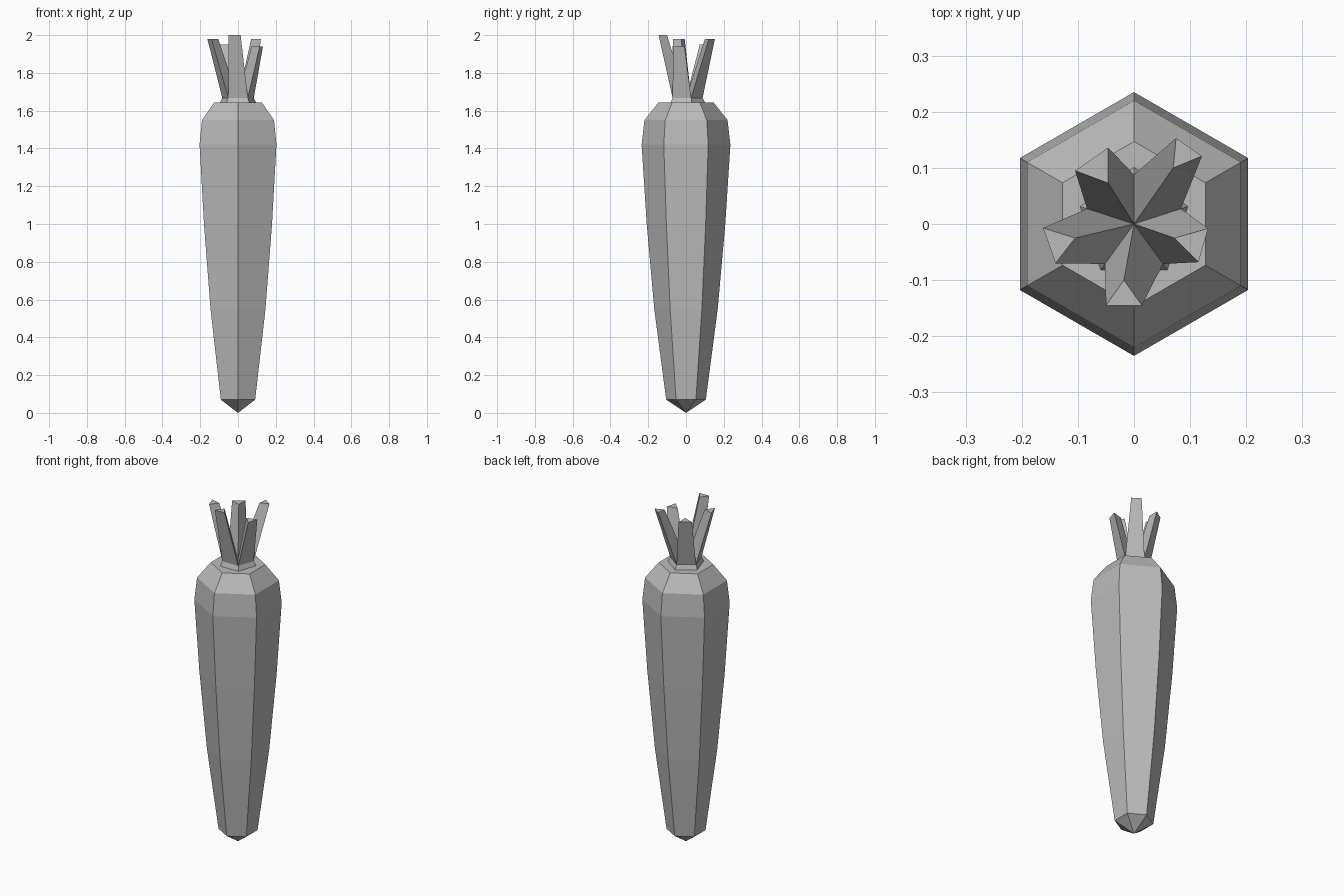
import bpy
import bmesh
from math import cos, sin, radians

cube = bpy.data.objects.get("Cube")
if cube:
    bpy.data.objects.remove(cube, do_unlink=True)

# One plain grey for every part
grey = bpy.data.materials.new("plain_grey")
grey.use_nodes = True
colour = (0.5, 0.5, 0.5, 1)
grey.diffuse_color = colour
grey.node_tree.nodes["Principled BSDF"].inputs["Base Color"].default_value = colour


def polar(sides, radius, z, index):
    """Corner of a regular polygon that has one corner on +y."""
    angle = radians(90 + 360 * index / sides)
    return (radius * cos(angle), radius * sin(angle), z)


def finish(bm, name):
    bmesh.ops.recalc_face_normals(bm, faces=bm.faces)
    mesh = bpy.data.meshes.new(name)
    bm.to_mesh(mesh)
    bm.free()
    mesh.materials.append(grey)
    obj = bpy.data.objects.new(name, mesh)
    bpy.context.collection.objects.link(obj)
    return obj


def lathe(name, sides, profile, tip=None):
    """Flat-sided stack of rings, closed on top and by a point or cap below."""
    bm = bmesh.new()
    rings = [[bm.verts.new(polar(sides, r, z, i)) for i in range(sides)]
             for r, z in profile]
    for low, high in zip(rings, rings[1:]):
        for i in range(sides):
            j = (i + 1) % sides
            bm.faces.new((low[i], low[j], high[j], high[i]))
    bm.faces.new(rings[-1])
    if tip is None:
        bm.faces.new(rings[0][::-1])
    else:
        point = bm.verts.new((0, 0, tip))
        for i in range(sides):
            bm.faces.new((rings[0][(i + 1) % sides], rings[0][i], point))
    return finish(bm, name)


def stalk(name, index, top_z, top):
    """Three-sided stalk rising from one sector of the five-sided crown."""
    bm = bmesh.new()
    base = [(0, 0, CROWN_Z), polar(5, CROWN_R, CROWN_Z, index),
            polar(5, CROWN_R, CROWN_Z, index + 1)]
    low = [bm.verts.new(p) for p in base]
    high = [bm.verts.new((x, y, top_z)) for x, y in top]
    for i in range(3):
        j = (i + 1) % 3
        bm.faces.new((low[i], low[j], high[j], high[i]))
    bm.faces.new(high)
    bm.faces.new(low[::-1])
    return finish(bm, name)


# Tapered six-sided root with a pointed tip
lathe("root", 6, [(0.105, 0.07), (0.168, 0.55), (0.208, 1.0), (0.235, 1.42),
                  (0.22, 1.55), (0.147, 1.642)], tip=0)

# Small five-sided crown
CROWN_R, CROWN_Z = 0.088, 1.668
lathe("crown", 5, [(0.102, 1.64), (CROWN_R, CROWN_Z)])

# Cut stalks: height, then inner corner and two outer corners of the end
stalks = {
    "stalk_back_right": (1.95, [(-0.046, 0.073), (-0.046, 0.136), (-0.105, 0.095)]),
    "stalk_right": (1.98, [(-0.105, -0.025), (-0.162, -0.007), (-0.14, -0.07)]),
    "stalk_front": (2.0, [(-0.018, -0.1), (-0.05, -0.145), (0.014, -0.145)]),
    "stalk_left": (1.94, [(0.072, -0.025), (0.115, -0.068), (0.132, -0.008)]),
    "stalk_back_left": (1.98, [(0.07, 0.1), (0.121, 0.121), (0.075, 0.153)]),
}
for index, (name, (height, corners)) in enumerate(stalks.items()):
    stalk(name, index, height, corners)
